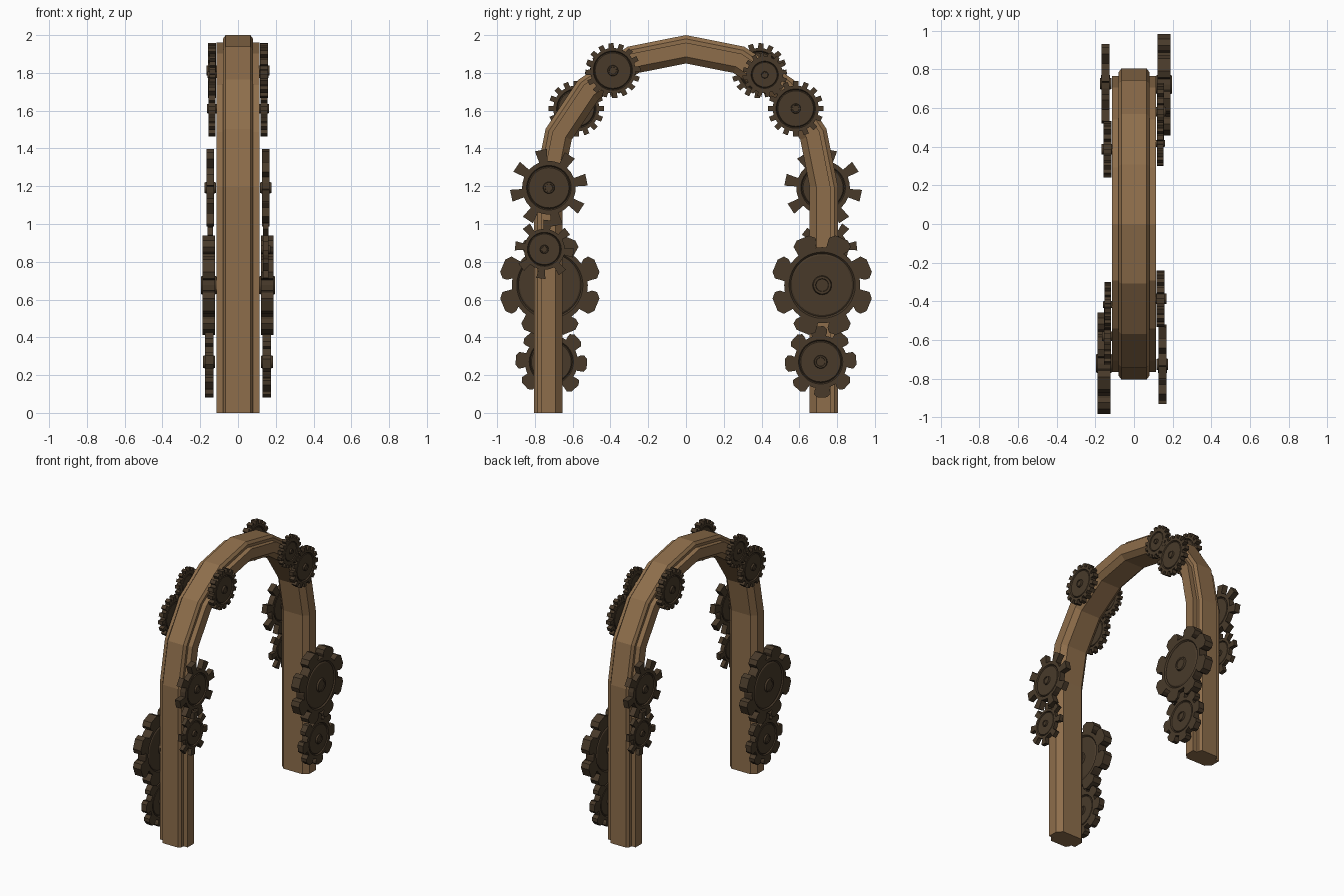
import bpy, bmesh, math
from math import sin, cos, pi

if "Cube" in bpy.data.objects:
    bpy.data.objects.remove(bpy.data.objects["Cube"])


def material(name, rgb):
    m = bpy.data.materials.new(name)
    m.diffuse_color = (*rgb, 1)
    m.use_nodes = True
    m.node_tree.nodes["Principled BSDF"].inputs["Base Color"].default_value = m.diffuse_color
    return m


wood = material("wood_brown", (0.27, 0.155, 0.07))
iron = material("dark_metal", (0.065, 0.042, 0.023))


def finish(bm, name, mat):
    bmesh.ops.recalc_face_normals(bm, faces=bm.faces)
    me = bpy.data.meshes.new(name)
    bm.to_mesh(me)
    bm.free()
    me.materials.append(mat)
    return me


def add(me, name):
    ob = bpy.data.objects.new(name, me)
    bpy.context.collection.objects.link(ob)
    return ob


def bridge(bm, a, b):
    n = len(a)
    for i in range(n):
        bm.faces.new((a[i], a[(i + 1) % n], b[(i + 1) % n], b[i]))


# Arch: stepped, chamfered section (x, radius) swept up, round and down
half = [(0.08, 0.655), (0.115, 0.69), (0.115, 0.765), (0.08, 0.765),
        (0.08, 0.785), (0.065, 0.805)]
section = half + [(-x, r) for x, r in reversed(half)]
CZ = 1.195
bm = bmesh.new()
loops = [[bm.verts.new((x, r, 0)) for x, r in section]]
for k in range(9):
    a = pi * k / 8
    loops.append([bm.verts.new((x, r * cos(a), CZ + r * sin(a))) for x, r in section])
loops.append([bm.verts.new((x, -r, 0)) for x, r in section])
for a, b in zip(loops, loops[1:]):
    bridge(bm, a, b)
bm.faces.new(loops[0])
bm.faces.new(loops[-1])
add(finish(bm, "arch", wood), "arch")

# Tooth half profiles: (fraction of radius, half angle)
ROUND = [(0.74, 0.21), (0.83, 0.265), (0.93, 0.25), (1.0, 0.13)]
SQUARE = [(0.69, 0.16), (1.0, 0.155)]
FINE = [(0.82, 0.115), (1.0, 0.095)]


def gear(name, R, teeth, tooth, phase, h, ring, hub):
    """Toothed wheel about the x axis, half thickness h, recessed disc and hub."""
    outline = []
    for t in range(teeth):
        c = phase + 2 * pi * t / teeth
        pts = [(f, -w) for f, w in tooth] + [(f, w) for f, w in reversed(tooth)]
        outline += [(R * f, c + w) for f, w in pts]
        outline.append((R * tooth[0][0], c + pi / teeth))
    n = len(outline)
    start = phase - tooth[0][1]
    bm = bmesh.new()
    rims = []
    for s in (1, -1):
        prev = [bm.verts.new((s * h, r * cos(a), r * sin(a))) for r, a in outline]
        rims.append(prev)
        for r, x in [(ring, h), (ring * 0.95, h - 0.009), (ring * 0.9, h - 0.003),
                     (hub * 1.1, h - 0.003), (hub, h + 0.009),
                     (hub * 0.75, h + 0.009), (hub * 0.7, h + 0.005)]:
            cur = [bm.verts.new((s * x, r * cos(start + 2 * pi * i / n),
                                 r * sin(start + 2 * pi * i / n))) for i in range(n)]
            bridge(bm, prev, cur)
            prev = cur
        bm.faces.new(prev)
    bridge(bm, *rims)
    return finish(bm, name, iron)


# name, x, y, z, radius, teeth, tooth, phase in degrees, half thickness, ring, hub
gears = [
    ("upper_square_gear", 0.147, -0.726, 1.192, 0.206, 8, SQUARE, 12, 0.021, 0.118, 0.028),
    ("lower_square_gear", 0.147, -0.750, 0.866, 0.157, 8, SQUARE, 38, 0.015, 0.090, 0.021),
    ("large_round_gear", 0.155, 0.721, 0.676, 0.272, 8, ROUND, 22.5, 0.033, 0.175, 0.046),
    ("small_round_gear", 0.153, 0.713, 0.270, 0.190, 8, ROUND, 3, 0.022, 0.117, 0.032),
    ("crown_gear", 0.138, -0.387, 1.812, 0.146, 16, FINE, 4, 0.021, 0.104, 0.026),
    ("small_fine_gear", 0.136, 0.417, 1.790, 0.118, 16, FINE, 8, 0.016, 0.072, 0.017),
    ("shoulder_gear", 0.138, 0.581, 1.611, 0.148, 16, FINE, 0, 0.018, 0.104, 0.024),
]

# Each gear appears on one face and again turned half round on the other
for name, x, y, z, R, teeth, tooth, ph, h, ring, hub in gears:
    me = gear(name, R, teeth, tooth, math.radians(ph), h, ring, hub)
    for side, s in (("right", 1), ("left", -1)):
        ob = add(me, f"{name}_{side}")
        ob.location = (s * x, s * y, z)
        ob.rotation_euler.z = 0 if s == 1 else pi
